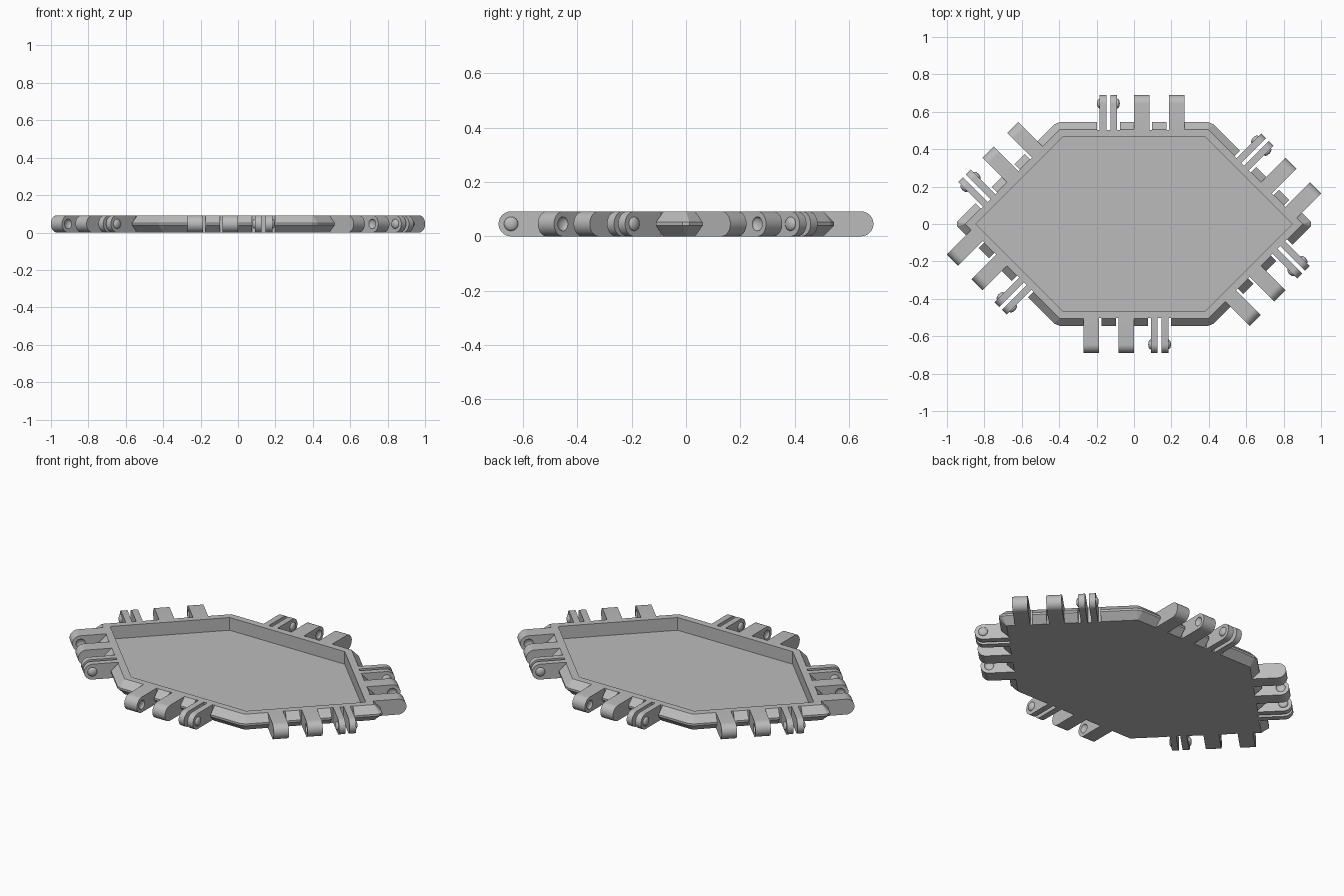
import bpy, bmesh, math
from mathutils import Matrix, Vector

cube = bpy.data.objects.get("Cube")
if cube:
    bpy.data.objects.remove(cube, do_unlink=True)

H = 0.092            # overall height
R = H / 2            # knuckle end radius
PIN = 0.139          # pin centre, measured out from the rim's top edge
PAIR_T, FINGER_OFF, FINGER_W = -0.137, 0.029, 0.036
BLOCKS, BLOCK_W = (0.042, 0.228), 0.084
SHIFT = 0.322        # slide of the knuckles along the slanted sides

grey = bpy.data.materials.new("Mid grey")
grey.use_nodes = True
COLOUR = (0.5, 0.5, 0.5, 1)
grey.diffuse_color = COLOUR
grey.node_tree.nodes["Principled BSDF"].inputs["Base Color"].default_value = COLOUR


def make_object(name, bm):
    bmesh.ops.recalc_face_normals(bm, faces=bm.faces)
    mesh = bpy.data.meshes.new(name)
    bm.to_mesh(mesh)
    bm.free()
    mesh.materials.append(grey)
    obj = bpy.data.objects.new(name, mesh)
    bpy.context.collection.objects.link(obj)
    return obj


def activate(obj):
    bpy.ops.object.select_all(action='DESELECT')
    obj.select_set(True)
    bpy.context.view_layer.objects.active = obj


def smooth(obj):
    activate(obj)
    bpy.ops.object.shade_smooth_by_angle(angle=math.radians(30))


def cut(obj, cutter):
    cutter.hide_render = True
    mod = obj.modifiers.new("Cut", 'BOOLEAN')
    mod.operation, mod.solver, mod.object = 'DIFFERENCE', 'EXACT', cutter
    activate(obj)
    bpy.ops.object.modifier_apply(modifier=mod.name)
    bpy.data.objects.remove(cutter, do_unlink=True)


def side_frames():
    """Local axes per side: X along the edge, Y outward, origin on the rim edge."""
    for angle, base, shift in ((90, 0.505, 0), (45, 0.638, SHIFT), (-45, 0.638, -SHIFT)):
        for turn in (0, 180):
            a = math.radians(angle + turn)
            n = Vector((math.cos(a), math.sin(a), 0))
            t = Vector((n.y, -n.x, 0))
            m = Matrix((t, n, (0, 0, 1))).transposed().to_4x4()
            m.translation = n * base + t * shift
            yield m


def ring(bm, offset, z, trim):
    """Hexagon offset from the rim edge, each corner trimmed by a short cut."""
    y = 0.505 + offset
    tip = 0.902 + offset * math.sqrt(2)
    x = tip - y
    hexagon = [Vector(p) for p in ((x, y, z), (-x, y, z), (-tip, 0, z),
                                   (-x, -y, z), (x, -y, z), (tip, 0, z))]
    verts = []
    for i, p in enumerate(hexagon):
        for q in (hexagon[i - 1], hexagon[(i + 1) % 6]):
            verts.append(bm.verts.new(p + (q - p).normalized() * trim))
    return verts


def add_box(bm, frame, t0, t1, n0, n1):
    m = (frame @ Matrix.Translation(((t0 + t1) / 2, (n0 + n1) / 2, R))
         @ Matrix.Diagonal((t1 - t0, n1 - n0, 0.3, 1)))
    bmesh.ops.create_cube(bm, size=1, matrix=m)


def add_knuckle(bm, frame, t, width):
    """Flat bar with a half-round end."""
    outline = [(-0.015, 0)]
    for i in range(17):
        a = math.pi * (i / 16 - 0.5)
        outline.append((PIN + R * math.cos(a), R + R * math.sin(a)))
    outline.append((-0.015, H))
    a, b = [[bm.verts.new(frame @ Vector((t + s * width / 2, n, z))) for n, z in outline]
            for s in (-1, 1)]
    bm.faces.new(a)
    bm.faces.new(b)
    for i in range(len(a)):
        j = (i + 1) % len(a)
        bm.faces.new((a[i], a[j], b[j], b[i]))


def add_bump(bm, frame, t):
    m = frame @ Matrix.Translation((t, PIN, R)) @ Matrix.Diagonal((0.014, 0.026, 0.026, 1))
    m = m @ Matrix.Rotation(math.pi / 2, 4, 'Y')
    bmesh.ops.create_uvsphere(bm, u_segments=24, v_segments=12, radius=1, matrix=m)


# Tray: chamfered rim lofted around a sunken floor
bm = bmesh.new()
rings = [ring(bm, *p) for p in ((-0.04, 0.016, 0), (-0.04, H, 0), (0, H, 0),
                                (0.04, 0.052, 0.018), (0.04, 0.04, 0.018), (0, 0, 0))]
for a, b in zip(rings, rings[1:]):
    for i in range(12):
        j = (i + 1) % 12
        bm.faces.new((a[i], a[j], b[j], b[i]))
bm.faces.new(rings[0])
bm.faces.new(rings[-1])
bmesh.ops.remove_doubles(bm, verts=bm.verts, dist=0.0001)
tray = make_object("tray", bm)

# Rim notches around the finger pairs, and slits beside the socket blocks
bm = bmesh.new()
inner = (BLOCKS[0] + BLOCK_W / 2, BLOCKS[1] - BLOCK_W / 2)
for f in side_frames():
    add_box(bm, f, PAIR_T - 0.062, PAIR_T + 0.062, -0.002, 0.08)
    add_box(bm, f, inner[0], inner[0] + 0.012, -0.002, 0.08)
    add_box(bm, f, inner[1] - 0.012, inner[1], -0.002, 0.08)
cut(tray, make_object("notch_cutter", bm))

# Socket blocks with dimples on their facing sides
bm, dimples = bmesh.new(), bmesh.new()
for f in side_frames():
    for t in BLOCKS:
        add_knuckle(bm, f, t, BLOCK_W)
    for t in inner:
        add_bump(dimples, f, t)
blocks = make_object("socket_blocks", bm)
cut(blocks, make_object("dimple_cutter", dimples))
smooth(blocks)

# Snap finger pairs and their round pins
bm, pins = bmesh.new(), bmesh.new()
for f in side_frames():
    for s in (-1, 1):
        add_knuckle(bm, f, PAIR_T + s * FINGER_OFF, FINGER_W)
        add_bump(pins, f, PAIR_T + s * (FINGER_OFF + FINGER_W / 2))
smooth(make_object("snap_fingers", bm))
smooth(make_object("snap_pins", pins))
